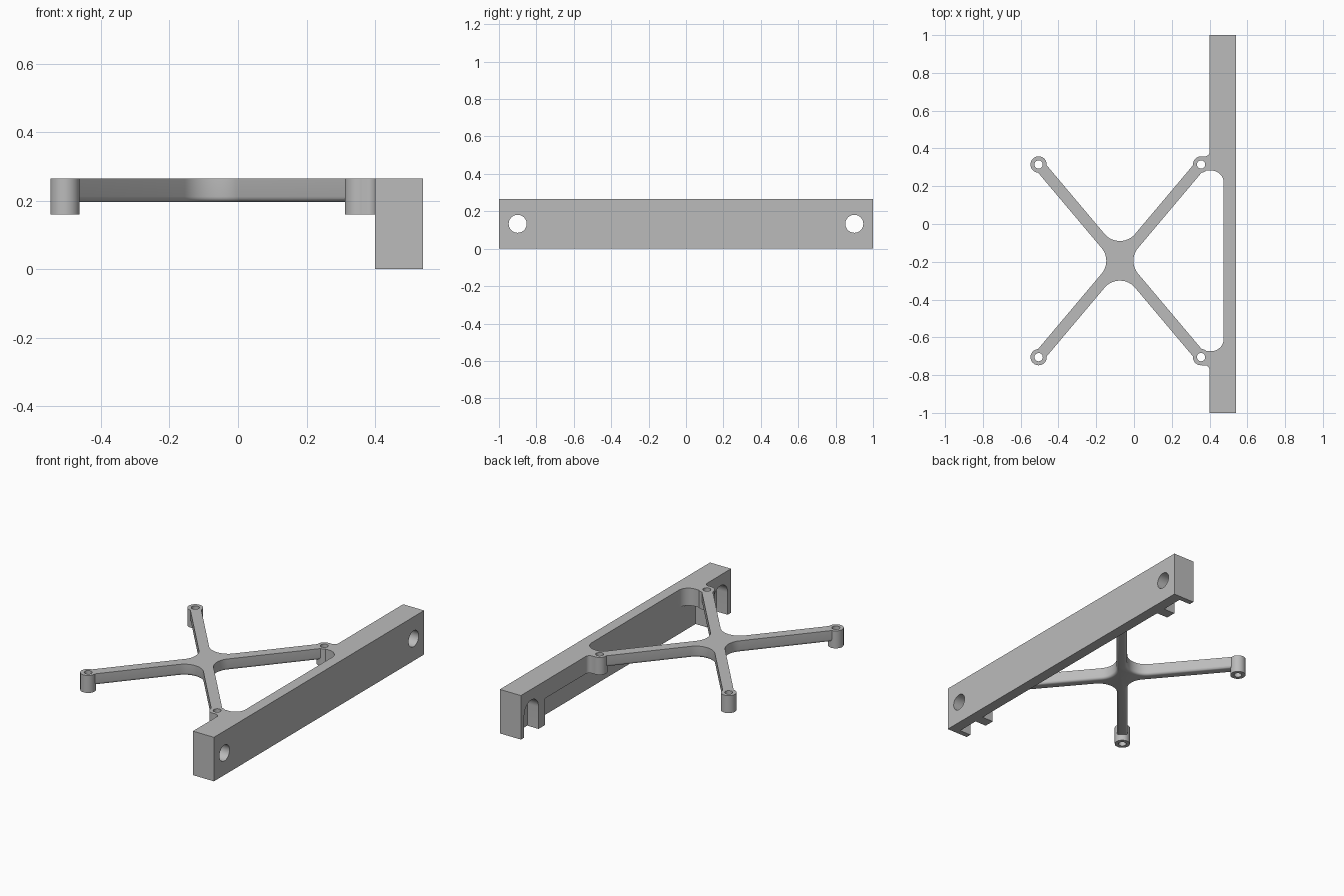
import bpy, bmesh, math
from mathutils import Vector

if "Cube" in bpy.data.objects:
    bpy.data.objects.remove(bpy.data.objects["Cube"])

grey = bpy.data.materials.new("light grey")
grey.use_nodes = True
COLOUR = (0.5, 0.5, 0.5, 1)
grey.diffuse_color = COLOUR
grey.node_tree.nodes["Principled BSDF"].inputs["Base Color"].default_value = COLOUR

TOP, WEB, ARM = 0.265, 0.16, 0.196          # top, web/boss underside, arm underside
CX, CY, DX, DY = -0.075, -0.195, 0.43, 0.51  # cross centre and boss offsets
SIGNS = [(1, 1), (-1, 1), (-1, -1), (1, -1)]


def rounded(points, steps=10):
    """Outline with an arc at each corner that carries a radius."""
    out = []
    for i, (x, y, r) in enumerate(points):
        p = Vector((x, y))
        if not r:
            out.append(p)
            continue
        a = (Vector(points[i - 1][:2]) - p).normalized()
        b = (Vector(points[(i + 1) % len(points)][:2]) - p).normalized()
        half = a.angle(b) / 2
        centre = p + (a + b).normalized() * r / math.sin(half)
        start = p + a * r / math.tan(half) - centre
        end = p + b * r / math.tan(half) - centre
        for k in range(steps + 1):
            v = start.lerp(end, k / steps).normalized() * r
            out.append(centre + v)
    return out


def prism(name, outline, low, high, axis="z", bevel=0):
    """Extrude an outline along z, or along x with the outline in (y, z)."""
    bm = bmesh.new()
    place = (lambda p, h: (p[0], p[1], h)) if axis == "z" else (lambda p, h: (h, p[0], p[1]))
    base = bm.faces.new([bm.verts.new(place(p, low)) for p in outline])
    rim = list(base.edges)
    ext = bmesh.ops.extrude_face_region(bm, geom=[base], use_keep_orig=True)
    verts = [g for g in ext["geom"] if isinstance(g, bmesh.types.BMVert)]
    shift = (0, 0, high - low) if axis == "z" else (high - low, 0, 0)
    bmesh.ops.translate(bm, verts=verts, vec=shift)
    bmesh.ops.recalc_face_normals(bm, faces=bm.faces)
    if bevel:
        bmesh.ops.bevel(bm, geom=rim, offset=bevel, segments=4, profile=0.5, affect="EDGES")
    mesh = bpy.data.meshes.new(name)
    bm.to_mesh(mesh)
    bm.free()
    mesh.materials.append(grey)
    obj = bpy.data.objects.new(name, mesh)
    bpy.context.collection.objects.link(obj)
    return obj


def circle(x, y, r, n=40):
    return [(x + r * math.cos(2 * math.pi * i / n), y + r * math.sin(2 * math.pi * i / n))
            for i in range(n)]


def rect(x0, x1, y0, y1):
    return [(x0, y0), (x1, y0), (x1, y1), (x0, y1)]


def combine(obj, other, operation):
    """Apply a boolean and remove the helper."""
    mod = obj.modifiers.new("boolean", "BOOLEAN")
    mod.operation, mod.solver, mod.object = operation, "EXACT", other
    bpy.context.view_layer.objects.active = obj
    bpy.ops.object.modifier_apply(modifier=mod.name)
    bpy.data.objects.remove(other)


def smooth(obj):
    bpy.ops.object.select_all(action="DESELECT")
    obj.select_set(True)
    bpy.context.view_layer.objects.active = obj
    bpy.ops.object.shade_smooth_by_angle(angle=math.radians(30))


# Mounting bar: thin wall, overhanging web with two tabs, thick end blocks
bar = prism("mounting_bar", rect(0.475, 0.54, -1, 1), 0, TOP)


def tab(side):
    """Half of the web edge, from the bar end to the opening corner."""
    y = lambda offset: CY + side * offset
    return [(0.40, side, 0), (0.40, y(0.553), 0.025), (0.36, y(0.553), 0),
            (0.38, y(0.535), 0), (0.38, y(0.478), 0), (0.475, y(0.478), 0.065)]


web = [(0.54, -1, 0), (0.54, 1, 0)] + tab(1) + tab(-1)[::-1]
combine(bar, prism("web", rounded(web), WEB, TOP), "UNION")
for s in (1, -1):
    block = prism("end_block", rect(0.40, 0.54, *sorted((s * 0.77, s))), 0, TOP)
    combine(bar, block, "UNION")

# Bolt holes with arched recesses open at the bottom
for s in (1, -1):
    y, z, r = s * 0.9, 0.133, 0.068
    arch = [(y + r * math.cos(math.pi * i / 24), z + r * math.sin(math.pi * i / 24))
            for i in range(25)] + [(y - r, -0.05), (y + r, -0.05)]
    combine(bar, prism("recess", arch, 0.35, 0.475, "x"), "DIFFERENCE")
    combine(bar, prism("bolt_hole", circle(y, z, 0.048), 0.3, 0.6, "x"), "DIFFERENCE")
smooth(bar)

# Cross frame: filleted X of four arms with rounded undersides
w, fillet = 0.03, 0.105
length = math.hypot(DX, DY)
ux, uy = DX / length, DY / length
outline = []
for i, (sx, sy) in enumerate(SIGNS):
    d = Vector((sx * ux, sy * uy))
    n = Vector((-d.y, d.x)) * w
    tip = Vector((CX + sx * DX, CY + sy * DY)) - d * 0.03
    outline += [(*(tip - n), 0), (*(tip + n), 0)]
    if i % 2 == 0:   # crotch above or below the centre
        outline.append((CX, CY + sy * w / ux, fillet))
    else:            # crotch beside the centre
        outline.append((CX + sx * w / uy, CY, fillet))
frame = prism("cross_frame", rounded(outline), ARM, TOP, bevel=0.016)

# Screw bosses at the arm tips
for sx, sy in SIGNS:
    x, y = CX + sx * DX, CY + sy * DY
    combine(frame, prism("boss", circle(x, y, 0.043), WEB, TOP), "UNION")
    combine(frame, prism("screw_hole", circle(x, y, 0.022, 24), 0.1, 0.3), "DIFFERENCE")
smooth(frame)
